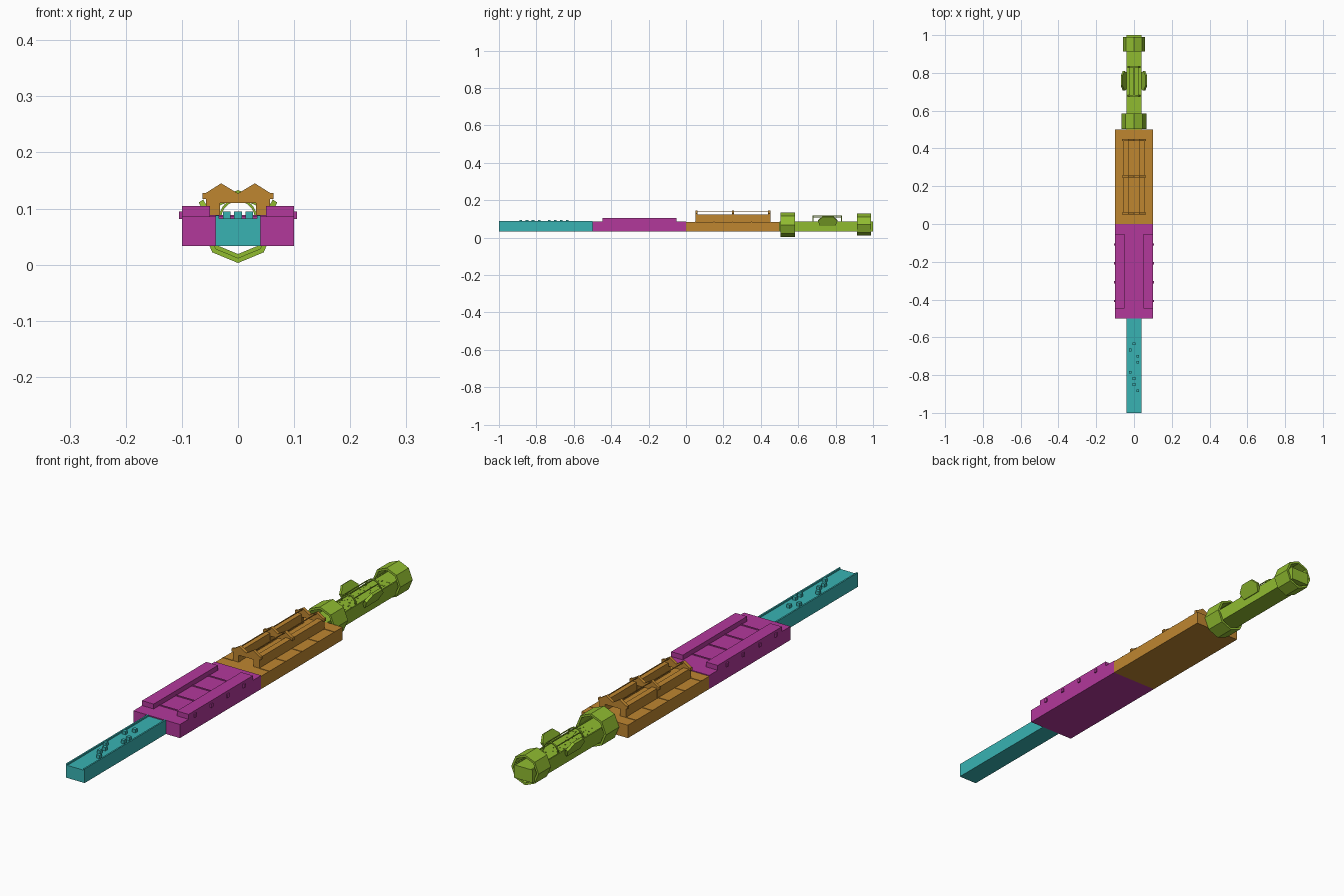
import bpy, bmesh, math, random
from mathutils import Vector

if "Cube" in bpy.data.objects:
    bpy.data.objects.remove(bpy.data.objects["Cube"])

random.seed(4)


def material(name, rgb):
    m = bpy.data.materials.new(name)
    m.diffuse_color = (*rgb, 1)
    m.use_nodes = True
    m.node_tree.nodes["Principled BSDF"].inputs["Base Color"].default_value = m.diffuse_color
    return m


TEAL = material("teal", (0.04, 0.45, 0.45))
MAGENTA = material("magenta", (0.45, 0.04, 0.33))
ORANGE = material("orange", (0.52, 0.24, 0.03))
GREEN = material("green", (0.28, 0.50, 0.03))


def finish(name, bm, mat):
    bmesh.ops.recalc_face_normals(bm, faces=bm.faces)
    me = bpy.data.meshes.new(name)
    bm.to_mesh(me)
    bm.free()
    ob = bpy.data.objects.new(name, me)
    me.materials.append(mat)
    bpy.context.collection.objects.link(ob)
    return ob


def add_box(bm, x0, x1, y0, y1, z0, z1):
    vs = bmesh.ops.create_cube(bm, size=1)["verts"]
    for v in vs:
        v.co = Vector((x1 if v.co.x > 0 else x0, y1 if v.co.y > 0 else y0, z1 if v.co.z > 0 else z0))


def boxes(name, mat, dims):
    bm = bmesh.new()
    for d in dims:
        add_box(bm, *d)
    return finish(name, bm, mat)


def both(x0, x1, *rest):
    """A box and its mirror image across x = 0."""
    return [(x0, x1, *rest), (-x1, -x0, *rest)]


def extrude_profile(name, mat, pts, spans):
    """Extrude an x-z outline along y, once for each (y0, y1) span."""
    bm = bmesh.new()
    for y0, y1 in spans:
        f = bm.faces.new([bm.verts.new((x, y0, z)) for x, z in pts])
        r = bmesh.ops.extrude_face_region(bm, geom=[f])
        for v in r["geom"]:
            if isinstance(v, bmesh.types.BMVert):
                v.co.y = y1
    return finish(name, bm, mat)


def arc(r, a0, a1, n, cz):
    return [(r * math.cos(a0 + (a1 - a0) * i / n), cz + r * math.sin(a0 + (a1 - a0) * i / n)) for i in range(n + 1)]


def collar(name, r, wall, y0, y1, cz):
    """Eight-sided open ring around the y axis."""
    bm = bmesh.new()
    loops = []
    for rad, y in ((r, y0), (r, y1), (r - wall, y1), (r - wall, y0)):
        loops.append([bm.verts.new((x, y, z)) for x, z in arc(rad, 0, 2 * math.pi, 8, cz)[:8]])
    for k in range(4):
        a, b = loops[k], loops[(k + 1) % 4]
        for i in range(8):
            j = (i + 1) % 8
            bm.faces.new((a[i], a[j], b[j], b[i]))
    return finish(name, bm, GREEN)


BASE = 0.033   # underside of every section

# Narrow front bridge: channel with low kerbs, and stepping blocks on it
extrude_profile("narrow_bridge", TEAL,
                [(-.04, BASE), (.04, BASE), (.04, .088), (.034, .088), (.034, .082),
                 (-.034, .082), (-.034, .088), (-.04, .088)], [(-1, -.5)])
steps = [(0, -.634), (-.02, -.667), (.02, -.70), (.02, -.732), (-.02, -.785), (0, -.818), (0, -.85), (.02, -.883)]
boxes("stepping_blocks", TEAL, [(x - .007, x + .007, y - .007, y + .007, .08, .095) for x, y in steps])

# Wide deck: slab, raised side platforms, floor strips and side bolts
boxes("wide_deck", MAGENTA, [(-.1, .1, -.5, 0, BASE, .086)])
boxes("side_platforms", MAGENTA, both(.05, .1, -.447, -.052, .08, .105))
boxes("deck_strips", MAGENTA, [(-.05, .05, y - .003, y + .003, .08, .0885) for y in (-.41, -.31, -.21, -.11)])
boxes("side_bolts", MAGENTA, [d for y in (-.408, -.308, -.208, -.108)
                              for d in both(.095, .105, y - .006, y + .006, .081, .095)])

# Gallery deck with plank strips on the outer floor
boxes("gallery_deck", ORANGE, [(-.1, .1, 0, .5, BASE, .083)])
boxes("gallery_strips", ORANGE, [d for i in range(5)
                                 for d in both(.056, .1, .048 + .1 * i, .052 + .1 * i, .08, .085)])

# Long gallery walls, posts, double-gabled cross frames and ridge rails
boxes("gallery_walls", ORANGE, both(.033, .056, .053, .445, .08, .122))
FRAMES = [(.05, .062), (.245, .257), (.439, .451)]
boxes("gallery_posts", ORANGE, [d for y0, y1 in FRAMES for d in both(.032, .057, y0, y1, .08, .12)])
extrude_profile("gable_frames", ORANGE,
                [(-.063, .117), (-.057, .117), (-.057, .11), (.057, .11), (.057, .117), (.063, .117),
                 (.063, .128), (.057, .128), (.03, .145), (0, .127), (-.03, .145), (-.057, .128), (-.063, .128)],
                FRAMES)
boxes("ridge_rails", ORANGE, both(.0285, .0315, .053, .447, .139, .142))

# Rear walkway: channel core with scattered pebbles
extrude_profile("rear_walkway", GREEN,
                [(-.04, BASE), (.04, BASE), (.04, .086), (.035, .086), (.035, .083),
                 (-.035, .083), (-.035, .086), (-.04, .086)], [(.5, 1)])
pebbles = []
for i in range(50):
    x, y, s = random.uniform(-.03, .03), random.uniform(.59, .91), .0015
    pebbles.append((x - s, x + s, y - s, y + s, .082, .0845))
boxes("pebbles", GREEN, pebbles)

# Octagonal collars around the walkway
collar("front_collar", .065, .009, .504, .584, .068)
collar("rear_collar", .059, .009, .914, .99, .069)

# Thin arched hoops tied together by slim rails
hoop = arc(.034, 0, math.pi, 10, .083) + arc(.03, math.pi, 0, 10, .083)
extrude_profile("arched_hoops", GREEN, hoop, [(.676, .682), (.828, .834)])
boxes("hoop_rails", GREEN, [(-.002, .002, .678, .832, .113, .117)] + both(.022, .025, .678, .832, .104, .107))

# Flared side flaps leaning outward at mid-walkway
bm = bmesh.new()
outline = [(.715, 0), (.798, 0), (.81, .55), (.785, 1), (.732, 1), (.706, .55)]
for s in (1, -1):
    inner = [bm.verts.new((s * (.034 + .028 * t), y, .066 + .050 * t)) for y, t in outline]
    outer = [bm.verts.new((s * (.046 + .024 * t), y, .061 + .050 * t)) for y, t in outline]
    bm.faces.new(inner)
    bm.faces.new(outer)
    for i in range(6):
        j = (i + 1) % 6
        bm.faces.new((inner[i], inner[j], outer[j], outer[i]))
finish("side_flaps", bm, GREEN)
